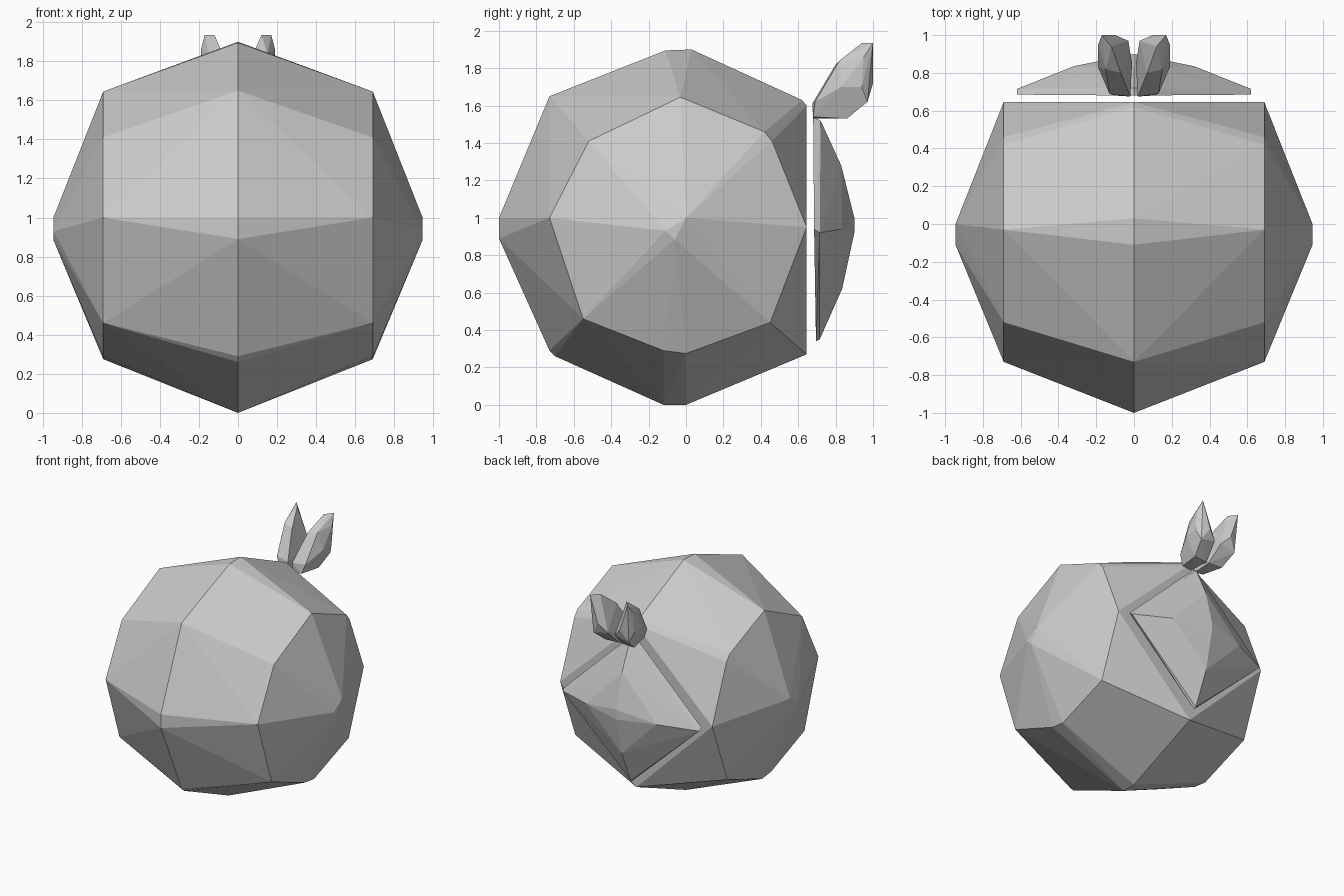
import bpy, bmesh
from math import sin, cos, radians


def hull(name, points):
    """Faceted convex solid around a set of points."""
    bm = bmesh.new()
    for p in points:
        bm.verts.new(p)
    res = bmesh.ops.convex_hull(bm, input=bm.verts[:])
    junk = {g for g in res["geom_interior"] + res["geom_unused"]
            if isinstance(g, bmesh.types.BMVert)}
    bmesh.ops.delete(bm, geom=list(junk), context='VERTS')
    bmesh.ops.dissolve_limit(bm, angle_limit=radians(1), verts=bm.verts[:], edges=bm.edges[:])
    bmesh.ops.recalc_face_normals(bm, faces=bm.faces[:])
    mesh = bpy.data.meshes.new(name)
    bm.to_mesh(mesh)
    bm.free()
    obj = bpy.data.objects.new(name, mesh)
    bpy.context.collection.objects.link(obj)
    return obj


# Body: eight-sided ball with its poles on x and a flat diamond at the back
equator = [(-1, 0.89), (-1, 1.0), (-0.73, 1.65), (-0.11, 1.895), (0.03, 1.9),
           (0.62, 1.63), (0.645, 1.6), (0.645, 0.27), (0, 0), (-0.12, 0),
           (-0.7, 0.26), (-0.73, 0.29)]
side_ring = [(-0.73, 1.0), (-0.69, 0.91), (-0.52, 1.41), (-0.03, 1.645), (0.42, 1.46),
             (0.46, 1.41), (0.645, 0.95), (0.45, 0.44), (0.4, 0.48), (0, 0.275),
             (-0.12, 0.29), (-0.55, 0.46)]
pole = [(0, 1.0), (-0.06, 0.885), (-0.11, 0.93)]
body_pts = [(0, y, z) for y, z in equator]
for s in (-1, 1):
    body_pts += [(s * 0.69, y, z) for y, z in side_ring]
    body_pts += [(s * 0.945, y, z) for y, z in pole]
hull("body", body_pts)

# Back panel: shallow faceted diamond cap floating behind the flat
cap_pts = [(0, 0.68, 1.54), (0, 0.72, 1.52), (0, 0.83, 1.28), (0, 0.9, 1.0),
           (0, 0.9, 0.92), (0, 0.835, 0.62), (0, 0.715, 0.35), (0, 0.695, 0.34)]
for s in (-1, 1):
    cap_pts += [(s * 0.62, 0.685, 0.94), (s * 0.62, 0.715, 0.92), (s * 0.32, 0.835, 0.94)]
hull("back_panel", cap_pts)

# Pair of chunky leaves leaning up and back
leaf = [(0.02, 0.68, 1.53), (0.10, 0.68, 1.54), (0.02, 0.675, 1.61), (0.13, 0.69, 1.62),
        (0.07, 0.80, 1.82), (0.15, 0.82, 1.84), (0.12, 0.94, 1.935), (0.17, 1.0, 1.935),
        (0.19, 0.95, 1.86), (0.19, 0.94, 1.70), (0.16, 0.97, 1.62), (0.10, 1.0, 1.72),
        (0.03, 0.97, 1.65), (0.01, 0.85, 1.53), (0.13, 0.86, 1.53), (0.19, 0.83, 1.70)]
for name, s in (("left_leaf", -1), ("right_leaf", 1)):
    hull(name, [(s * x, y, z) for x, y, z in leaf])
